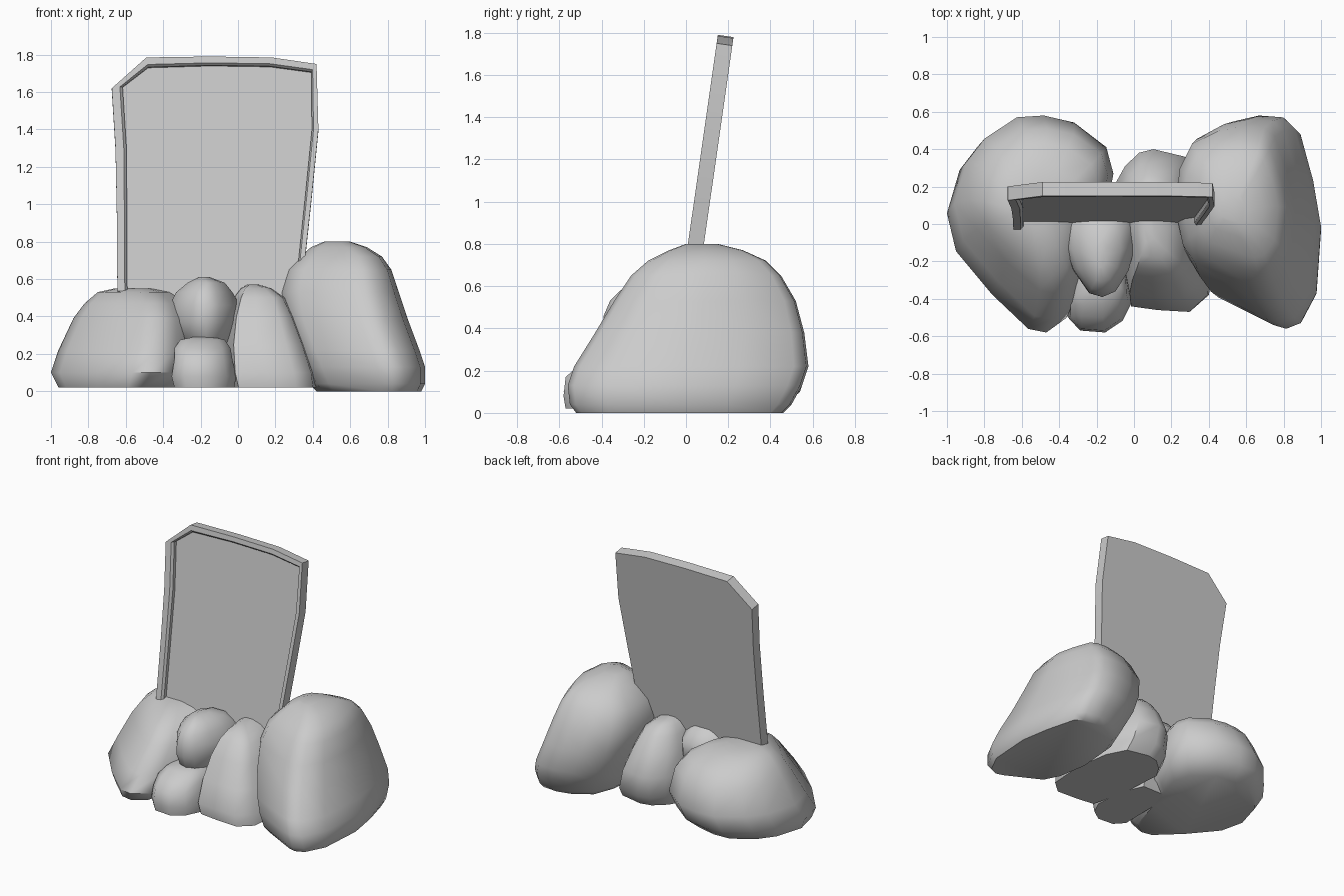
import bpy, bmesh
from mathutils import Vector


def finish(name, bm, angle):
    bmesh.ops.recalc_face_normals(bm, faces=bm.faces)
    me = bpy.data.meshes.new(name)
    bm.to_mesh(me)
    bm.free()
    ob = bpy.data.objects.new(name, me)
    bpy.context.collection.objects.link(ob)
    bpy.ops.object.select_all(action='DESELECT')
    ob.select_set(True)
    bpy.context.view_layer.objects.active = ob
    bpy.ops.object.shade_smooth_by_angle(angle=angle)
    return ob


def rock(name, plan, layers):
    """Loft a plan outline through layers of (z, x0, x1, y0, y1)."""
    bm = bmesh.new()
    xs, ys = [p[0] for p in plan], [p[1] for p in plan]
    ax, bx, ay, by = min(xs), max(xs), min(ys), max(ys)
    rings = []
    for z, x0, x1, y0, y1 in layers:
        rings.append([bm.verts.new((x0 + (x - ax) / (bx - ax) * (x1 - x0),
                                    y0 + (y - ay) / (by - ay) * (y1 - y0), z))
                      for x, y in plan])
    n = len(plan)
    for a, b in zip(rings, rings[1:]):
        for i in range(n):
            j = (i + 1) % n
            bm.faces.new((a[i], a[j], b[j], b[i]))
    bm.faces.new(rings[0])
    bm.faces.new(rings[-1])
    return finish(name, bm, 0.9)


# Large left boulder
rock("left_boulder",
     [(-1, .08), (-.95, -.13), (-.75, -.37), (-.55, -.56), (-.45, -.58),
      (-.34, -.5), (-.25, -.2), (-.14, .08), (-.11, .25), (-.15, .4),
      (-.33, .54), (-.5, .58), (-.65, .57), (-.83, .45), (-.93, .32)],
     [(.02, -.96, -.22, -.52, .45), (.1, -1, -.14, -.58, .54),
      (.22, -.96, -.11, -.51, .58), (.39, -.88, -.14, -.37, .51),
      (.47, -.82, -.2, -.28, .43), (.53, -.75, -.3, -.14, .3),
      (.55, -.66, -.42, -.02, .17)])

# Large right boulder
rock("right_boulder",
     [(1, 0), (.97, -.36), (.87, -.52), (.78, -.55), (.7, -.53),
      (.35, -.38), (.27, -.25), (.22, 0), (.25, .28), (.33, .45),
      (.5, .54), (.65, .57), (.8, .56), (.87, .5), (.95, .25)],
     [(.0, .42, .98, -.52, .46), (.04, .38, 1, -.55, .5),
      (.13, .34, 1, -.56, .55), (.22, .3, .97, -.53, .58),
      (.38, .24, .91, -.43, .56), (.53, .22, .86, -.34, .52),
      (.65, .26, .82, -.26, .45), (.72, .33, .77, -.18, .38),
      (.77, .39, .69, -.08, .27), (.8, .46, .6, .0, .15)])

# Middle rock running front to back
rock("middle_rock",
     [(-.03, -.44), (.12, -.46), (.3, -.47), (.4, -.38), (.42, -.1),
      (.38, .2), (.3, .36), (.12, .4), (.03, .38), (-.06, .3),
      (-.12, .2), (-.1, -.1)],
     [(.02, -.08, .42, -.46, .33), (.1, -.1, .41, -.47, .39),
      (.25, -.1, .36, -.4, .4), (.4, -.07, .3, -.32, .33),
      (.5, -.03, .25, -.25, .26), (.55, .01, .18, -.18, .2),
      (.57, .05, .11, -.1, .12)])

# Small stacked stones at the front
rock("upper_stone",
     [(-.17, -.39), (-.1, -.36), (-.03, -.25), (.01, -.1), (0, .05),
      (-.08, .15), (-.25, .15), (-.36, .03), (-.37, -.12), (-.33, -.24),
      (-.24, -.37)],
     [(.23, -.26, -.06, -.31, .08), (.28, -.33, -.03, -.36, .12),
      (.37, -.37, .01, -.39, .15), (.46, -.365, .01, -.39, .15),
      (.53, -.33, -.03, -.36, .08), (.58, -.27, -.07, -.31, .0),
      (.61, -.21, -.15, -.24, -.1)])
rock("lower_stone",
     [(-.15, -.58), (-.06, -.52), (-.01, -.42), (-.02, -.2), (-.1, -.02),
      (-.28, -.02), (-.34, -.2), (-.345, -.5), (-.28, -.57)],
     [(.02, -.34, -.02, -.57, -.02), (.08, -.355, -.01, -.58, -.0),
      (.17, -.34, -.03, -.57, -.02), (.23, -.34, -.04, -.5, -.06),
      (.275, -.31, -.07, -.43, -.12), (.29, -.24, -.13, -.36, -.2)])


# Leaning panel: front outline (x, z) plus depth along its normal
def lean(x, z, d):
    return Vector((x, .15 + (z - 1.785) * .143 + d * .99, z - d * .14))


outer = [(-.645, .535), (-.648, .95), (-.655, 1.3), (-.675, 1.62), (-.49, 1.785),
         (-.15, 1.79), (.18, 1.785), (.42, 1.75), (.43, 1.4),
         (.395, 1.05), (.355, .68)]
inner = [(-.592, .535), (-.594, .95), (-.596, 1.3), (-.617, 1.63), (-.48, 1.735),
         (-.15, 1.745), (.17, 1.74), (.392, 1.71), (.395, 1.4),
         (.36, 1.05), (.32, .67)]

# Raised frame around the sides and top
bm = bmesh.new()
sections = []
for (ox, oz), (ix, iz) in zip(outer, inner):
    mx, mz = ox + (ix - ox) * .75, oz + (iz - oz) * .75
    sections.append([bm.verts.new(lean(*p)) for p in
                     [(ox, oz, 0), (mx, mz, 0), (ix, iz, .015),
                      (ix, iz, .075), (ox, oz, .075)]])
for a, b in zip(sections, sections[1:]):
    for i in range(5):
        j = (i + 1) % 5
        bm.faces.new((a[i], a[j], b[j], b[i]))
bm.faces.new(sections[0])
bm.faces.new(sections[-1])
finish("panel_frame", bm, 0.4)

# Flat board filling the frame, flush with its back
bm = bmesh.new()
board = inner + [(.26, .5), (-.1, .48), (-.5, .5)]
front = [bm.verts.new(lean(x, z, .04)) for x, z in board]
back = [bm.verts.new(lean(x, z, .075)) for x, z in board]
bm.faces.new(front)
bm.faces.new(back)
for i in range(len(board)):
    j = (i + 1) % len(board)
    bm.faces.new((front[i], front[j], back[j], back[i]))
finish("panel_board", bm, 0.4)
